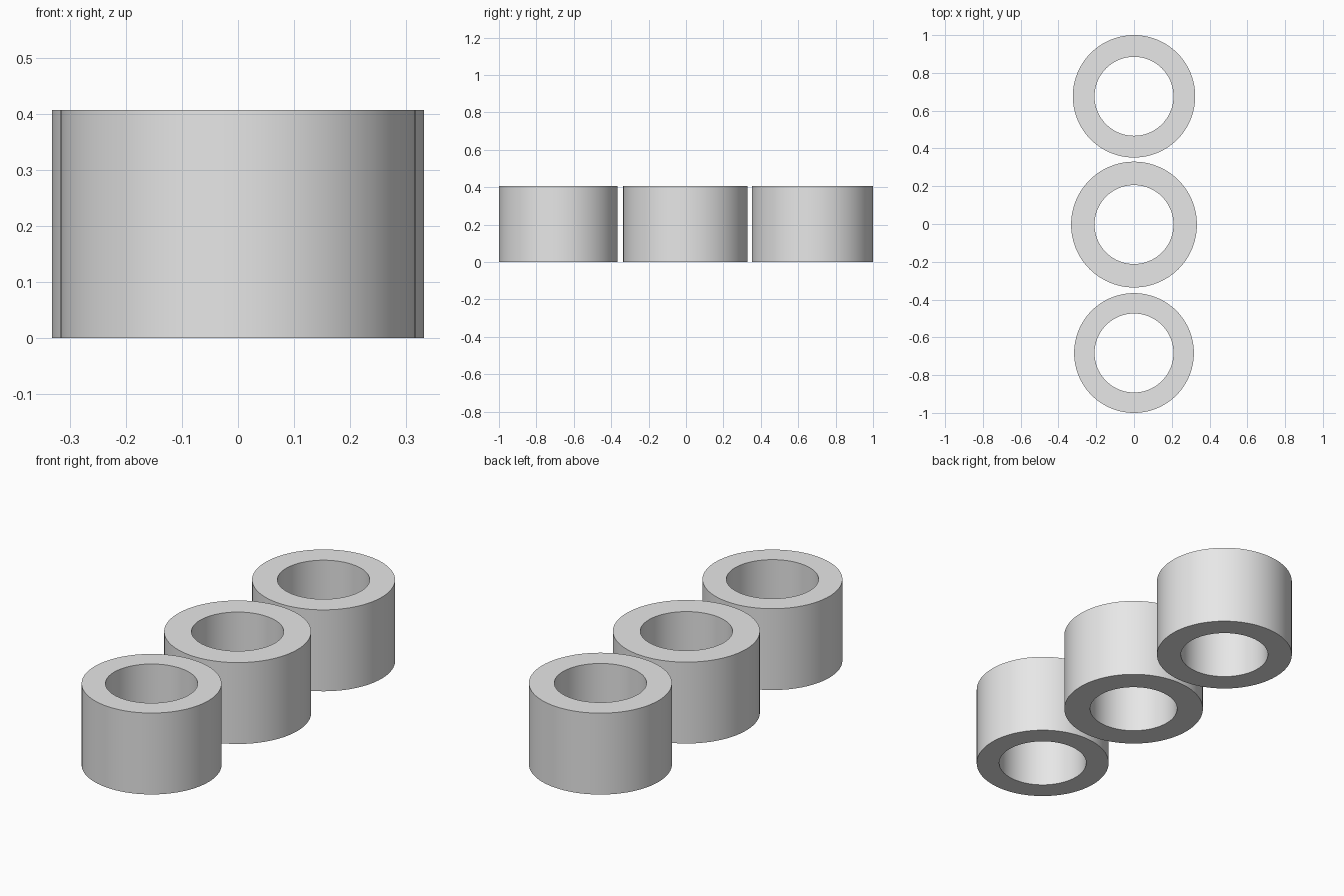
import bpy
import bmesh
import math

cube = bpy.data.objects.get("Cube")
if cube:
    bpy.data.objects.remove(cube, do_unlink=True)

HEIGHT = 0.407
BORE = 0.209
SEGMENTS = 96

# Plain grey shared by all rings
grey = bpy.data.materials.new("plain_grey")
grey.use_nodes = True
colour = (0.8, 0.8, 0.8, 1)
grey.diffuse_color = colour
grey.node_tree.nodes["Principled BSDF"].inputs["Base Color"].default_value = colour


def make_ring(name, y, radius):
    """Spin a rectangular wall section into a closed ring."""
    bm = bmesh.new()
    section = [(BORE, 0), (radius, 0), (radius, HEIGHT), (BORE, HEIGHT)]
    verts = [bm.verts.new((r, 0, z)) for r, z in section]
    edges = [bm.edges.new((verts[i - 1], verts[i])) for i in range(len(verts))]
    bmesh.ops.spin(bm, geom=verts + edges, cent=(0, 0, 0), axis=(0, 0, 1),
                   angle=math.tau, steps=SEGMENTS, use_merge=True)
    bmesh.ops.remove_doubles(bm, verts=bm.verts, dist=0.0001)
    bmesh.ops.recalc_face_normals(bm, faces=bm.faces)
    mesh = bpy.data.meshes.new(name)
    bm.to_mesh(mesh)
    bm.free()
    mesh.materials.append(grey)
    ring = bpy.data.objects.new(name, mesh)
    ring.location.y = y
    bpy.context.collection.objects.link(ring)
    return ring


# Three rings in a row, same bore, differing wall thickness
rings = [make_ring("front_ring", -0.683, 0.317),
         make_ring("middle_ring", -0.003, 0.333),
         make_ring("back_ring", 0.676, 0.324)]

# Smooth walls with crisp rims
bpy.ops.object.select_all(action="DESELECT")
for ring in rings:
    ring.select_set(True)
bpy.context.view_layer.objects.active = rings[0]
bpy.ops.object.shade_smooth_by_angle(angle=math.radians(30))
